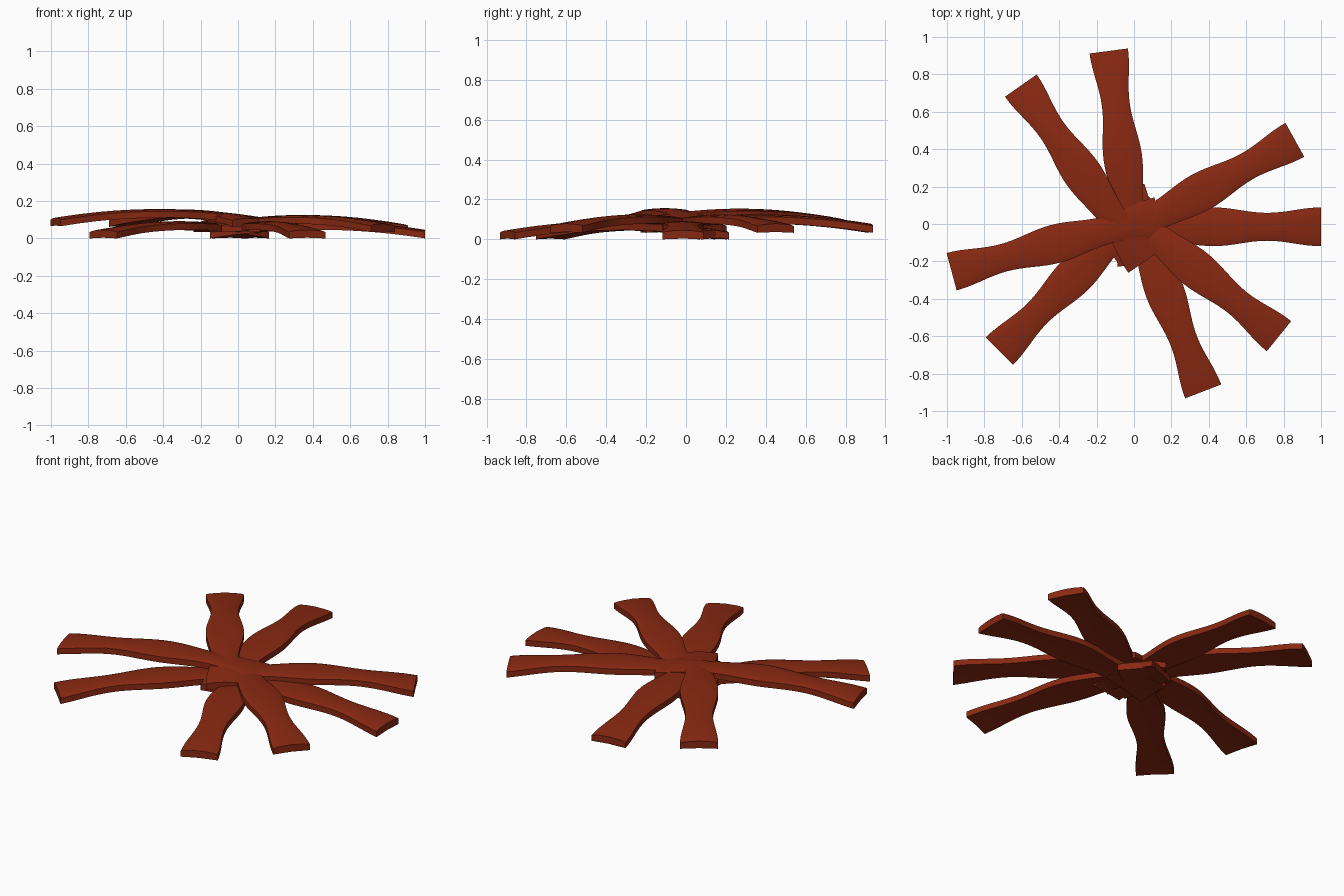
import bpy, bmesh, math
from mathutils import Vector

if "Cube" in bpy.data.objects:
    bpy.data.objects.remove(bpy.data.objects["Cube"])

mat = bpy.data.materials.new("reddish brown")
mat.diffuse_color = (0.25, 0.022, 0.006, 1)
mat.use_nodes = True
mat.node_tree.nodes["Principled BSDF"].inputs["Base Color"].default_value = mat.diffuse_color

LENGTH, STEPS = 1.15, 32
# half cross-section outline: (fraction of half width, height)
SECTION = [(-1, 0), (-0.5, 0.002), (0, 0.004), (0.5, 0.002), (1, 0),
           (1, 0.034), (0.85, 0.039), (0.5, 0.043), (0, 0.046),
           (-0.5, 0.043), (-0.85, 0.039), (-1, 0.034)]


def strip(name, x, y, angle, base):
    """Wavy arched strip from its outer end (x, y) inward through the pile."""
    out = Vector((math.cos(math.radians(angle)), math.sin(math.radians(angle)), 0))
    side = Vector((-out.y, out.x, 0))
    bm = bmesh.new()
    rings = []
    for i in range(STEPS + 1):
        t = i / STEPS
        half = (0.178 + 0.029 * math.cos(4 * math.pi * t)) / 2
        lift = base + 0.046 * (1 - (2 * t - 1) ** 2)
        centre = Vector((x, y, lift)) - out * LENGTH * t
        rings.append([bm.verts.new(centre + side * half * w + Vector((0, 0, h)))
                      for w, h in SECTION])
    n = len(SECTION)
    for a, b in zip(rings, rings[1:]):
        for k in range(n):
            bm.faces.new((a[k], a[(k + 1) % n], b[(k + 1) % n], b[k]))
    bm.faces.new(rings[0])
    bm.faces.new(rings[-1])
    bmesh.ops.recalc_face_normals(bm, faces=bm.faces)
    me = bpy.data.meshes.new(name)
    bm.to_mesh(me)
    bm.free()
    me.materials.append(mat)
    ob = bpy.data.objects.new(name, me)
    bpy.context.collection.objects.link(ob)
    bpy.ops.object.select_all(action='DESELECT')
    ob.select_set(True)
    bpy.context.view_layer.objects.active = ob
    bpy.ops.object.shade_smooth_by_angle(angle=math.radians(35))


# bottom layer
strip("strip_east", 1.0, -0.015, 0, 0.0)
strip("strip_south_west", -0.72, -0.68, 225, 0.0)
strip("strip_south", 0.37, -0.895, 291, 0.0)
# middle layer
strip("strip_north_east", 0.86, 0.45, 29, 0.033)
strip("strip_north", -0.135, 0.925, 97.5, 0.033)
strip("strip_south_east", 0.775, -0.6, 321, 0.033)
# top layer
strip("strip_north_west", -0.605, 0.74, 125, 0.062)
strip("strip_west", -0.975, -0.255, 195, 0.065)
